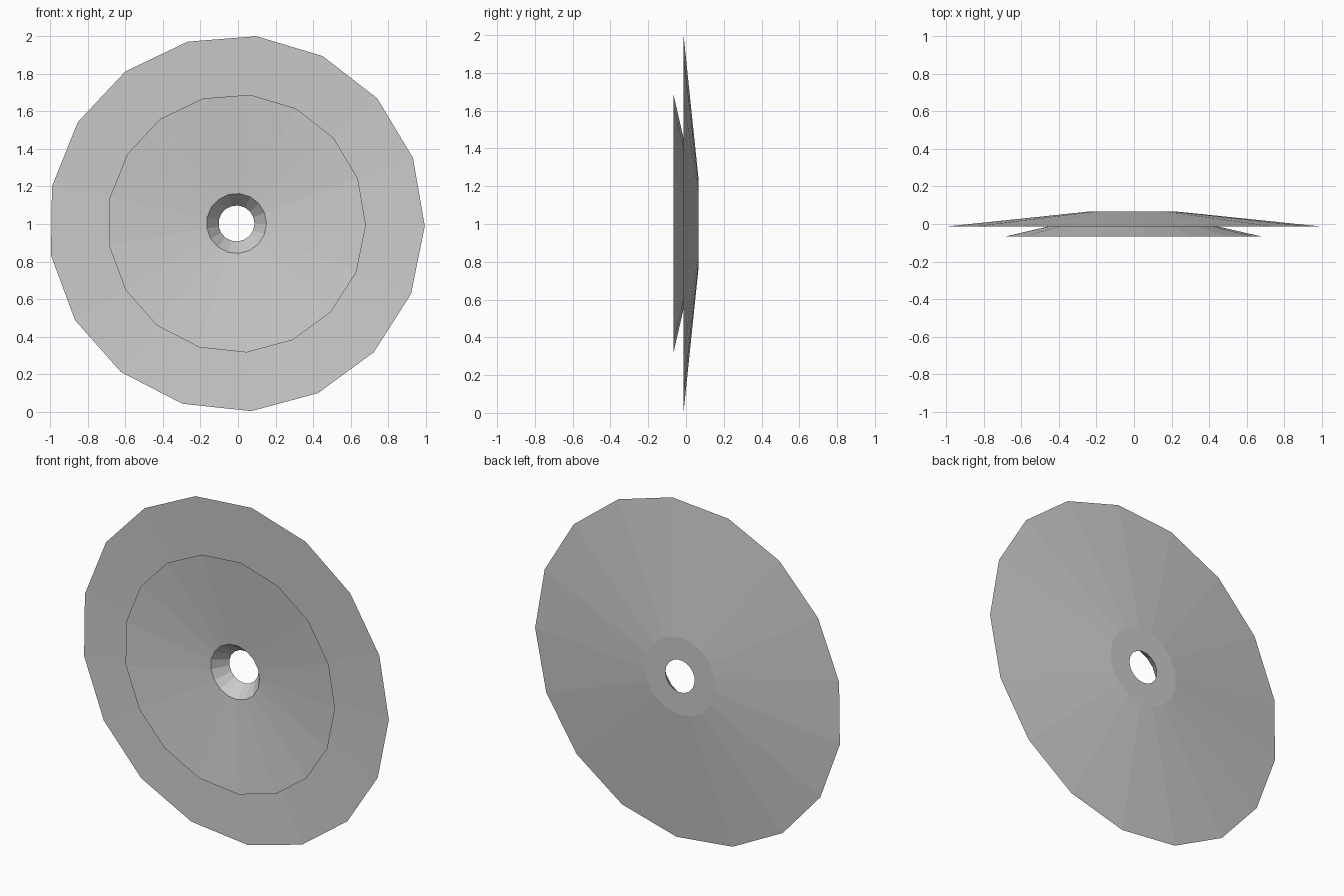
import bpy, bmesh, math

if "Cube" in bpy.data.objects:
    bpy.data.objects.remove(bpy.data.objects["Cube"])

SIDES = 17
PHASE = math.radians(-0.8)
AXIS_X, AXIS_Z = -0.008, 1.003

# closed (radius, y) cross-section, turned around the y axis
PROFILE = [
    (0.69, -0.067),   # front dish rim
    (0.16, -0.015),   # mouth of the centre hole
    (0.096, 0.067),   # back end of the centre hole
    (0.23, 0.067),    # flat hub on the back
    (1.004, -0.013),  # thin outer rim
    (0.31, 0.02),     # groove behind the front dish
]


def revolve(name, profile):
    bm = bmesh.new()
    rings = []
    for r, y in profile:
        ring = []
        for i in range(SIDES):
            a = PHASE + 2 * math.pi * i / SIDES
            ring.append(bm.verts.new((AXIS_X + r * math.cos(a), y,
                                      AXIS_Z + r * math.sin(a))))
        rings.append(ring)
    for k, ring in enumerate(rings):
        nxt = rings[(k + 1) % len(rings)]
        for i in range(SIDES):
            j = (i + 1) % SIDES
            bm.faces.new((ring[i], ring[j], nxt[j], nxt[i]))
    bmesh.ops.recalc_face_normals(bm, faces=bm.faces)
    mesh = bpy.data.meshes.new(name)
    bm.to_mesh(mesh)
    bm.free()
    obj = bpy.data.objects.new(name, mesh)
    bpy.context.collection.objects.link(obj)
    return obj


# double-rimmed disc with a tapered centre hole
revolve("dished_disc", PROFILE)
